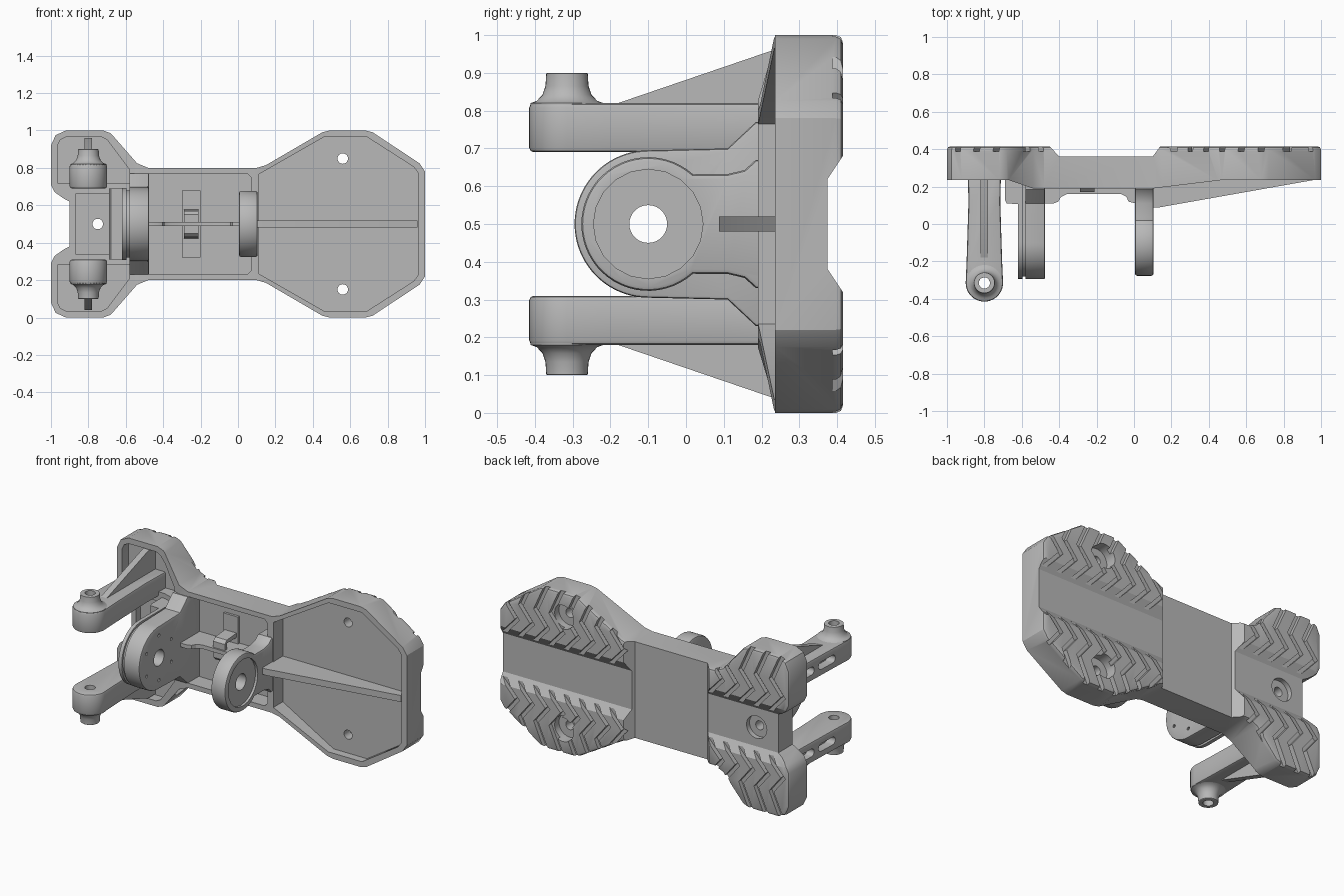
import bpy, bmesh, math
from mathutils import Vector

if "Cube" in bpy.data.objects:
    bpy.data.objects.remove(bpy.data.objects["Cube"])

grey = bpy.data.materials.new("light_grey")
grey.diffuse_color = (0.48, 0.48, 0.48, 1)
grey.use_nodes = True
grey.node_tree.nodes["Principled BSDF"].inputs["Base Color"].default_value = grey.diffuse_color

AXES = {'x': lambda u, v, w: (w, u, v),   # profile in y,z
        'y': lambda u, v, w: (u, w, v),   # profile in x,z
        'z': lambda u, v, w: (u, v, w)}   # profile in x,y


def finish(name, bm):
    bmesh.ops.recalc_face_normals(bm, faces=bm.faces[:])
    me = bpy.data.meshes.new(name)
    bm.to_mesh(me)
    bm.free()
    me.materials.append(grey)
    ob = bpy.data.objects.new(name, me)
    bpy.context.collection.objects.link(ob)
    return ob


def add_prism(bm, pts, axis, a, b, bev_a=0, bev_b=0):
    f = AXES[axis]
    lo = [bm.verts.new(f(u, v, a)) for u, v in pts]
    hi = [bm.verts.new(f(u, v, b)) for u, v in pts]
    caps = [bm.faces.new(lo), bm.faces.new(hi)]
    n = len(pts)
    for i in range(n):
        j = (i + 1) % n
        bm.faces.new((lo[i], lo[j], hi[j], hi[i]))
    bmesh.ops.recalc_face_normals(bm, faces=bm.faces[:])
    for cap, r in zip(caps, (bev_a, bev_b)):
        if r:
            bmesh.ops.bevel(bm, geom=cap.edges[:], offset=r, segments=2,
                            profile=0.5, affect='EDGES')


def prism(name, pts, axis, a, b, bev_a=0, bev_b=0):
    bm = bmesh.new()
    add_prism(bm, pts, axis, a, b, bev_a, bev_b)
    return finish(name, bm)


def rect(u0, u1, v0, v1):
    return [(u0, v0), (u1, v0), (u1, v1), (u0, v1)]


def arc(u, v, r, a0=0, a1=360, n=32):
    full = a1 - a0 == 360
    k = n if full else n + 1
    return [(u + r * math.cos(math.radians(a0 + (a1 - a0) * i / n)),
             v + r * math.sin(math.radians(a0 + (a1 - a0) * i / n))) for i in range(k)]


def flip(pts):
    return [(u, 1 - v) for u, v in reversed(pts)]


def sym(pts):
    return pts + flip(pts)


def boolean(ob, cutter, op='DIFFERENCE'):
    m = ob.modifiers.new("cut", 'BOOLEAN')
    m.object, m.operation, m.solver = cutter, op, 'EXACT'
    bpy.context.view_layer.objects.active = ob
    bpy.ops.object.modifier_apply(modifier=m.name)
    bpy.data.objects.remove(cutter)


def cut(ob, pts, axis, a, b):
    boolean(ob, prism("cutter", pts, axis, a, b))


# Foot plate: hourglass outline trimmed by a side profile
outline = sym([(-.9, .62), (-.93, .635), (-.98, .67), (-1, .71), (-1, .92), (-.975, .975),
               (-.92, 1), (-.72, 1), (-.68, .985), (-.54, .825), (-.48, .8), (.1, .8),
               (.15, .815), (.45, .99), (.49, 1), (.68, 1), (.72, .99), (.97, .825), (1, .78)])
plate = prism("foot_plate", outline, 'y', .1, .415, 0, .018)
boolean(plate, prism("trim", [(-1.1, .235), (-.67, .235), (-.54, .19), (.1, .19), (.47, .235),
                              (1.1, .235), (1.1, .5), (.19, .5), (.14, .415), (.1, .36),
                              (-.4, .36), (-.45, .415), (-.5, .5), (-1.1, .5)],
                     'z', -.1, 1.1), 'INTERSECT')

# Open pockets on the front
cut(plate, sym([(.11, .765), (.46, .965), (.69, .965), (.94, .805), (.965, .77)]), 'y', 0, .285)
cut(plate, sym([(-.52, .77), (.05, .77), (.07, .75)]), 'y', 0, .3)
heel = [(-.965, .72), (-.965, .92), (-.95, .95), (-.92, .965), (-.73, .965), (-.7, .95),
        (-.58, .79), (-.58, .72)]
for pts in (heel, flip(heel)):
    cut(plate, pts, 'y', 0, .3)
cut(plate, rect(-.87, -.67, .34, .66), 'y', 0, .28)

# Lengthwise channel in the sole
cut(plate, [(.375, .38), (.375, .62), (.435, .71), (.435, .29)], 'x', -1.2, 1.2)

# Zigzag tread grooves
bm = bmesh.new()
path = [(.04, .14), (-.06, .25), (.02, .35), (-.06, .53)]
w = .016
for x0 in [-.9 + .105 * i for i in range(5)] + [.2 + .105 * i for i in range(8)]:
    for s in (-1, 1):
        pts = ([(x0 + u - w, .5 + s * v) for u, v in path] +
               [(x0 + u + w, .5 + s * v) for u, v in reversed(path)])
        add_prism(bm, pts, 'y', .388, .45)
boolean(plate, finish("grooves", bm))

# Screw holes with counterbores in the sole
for x, z, r in ((.56, .15, .075), (.56, .85, .075), (-.75, .5, .07)):
    cut(plate, arc(x, z, r), 'y', .345, .5)
    cut(plate, arc(x, z, .028, n=20), 'y', 0, .5)

CY = -.1   # axle position


def bracket_profile(r, a, tail):
    half = [(y, z) for y, z in reversed(arc(CY, .5, r, a, 180, 20))]
    return sym(half + tail)[1:]


# Large ankle bracket
big = bracket_profile(.195, 90, [(.11, .7), (.185, .77), (.31, .77)])
main = prism("large_bracket", big, 'x', -.58, -.475, 0, .008)
cut(main, arc(CY, .5, .05), 'x', -1, 1)
for i in range(6):
    a = math.radians(60 * i + 30)
    cut(main, arc(CY + .14 * math.cos(a), .5 + .14 * math.sin(a), .01, n=10), 'x', -.5, -.4)
for nm, r, x0, x1 in (("bracket_groove", .18, -.597, -.579), ("bracket_flange", .193, -.62, -.597)):
    d = prism(nm, bracket_profile(r, 90, [(.11, .5 + r), (.25, .5 + r)]), 'x', x0, x1)
    cut(d, arc(CY, .5, .05), 'x', -1, 1)
prism("bracket_foot", [(-.69, .3), (-.69, .13), (-.68, .11), (-.6, .105), (-.6, .3)],
      'z', .31, .69)

# Small ankle bracket with a recessed face
small = bracket_profile(.177, 48, [(.04, .632), (.11, .632), (.155, .643), (.185, .67), (.31, .67)])
side = prism("small_bracket", small, 'x', .005, .105, .012, .012)
cut(side, arc(CY, .5, .145, n=20), 'x', .09, .2)
cut(side, arc(CY, .5, .05), 'x', -1, 1)

# Central ribs
prism("toe_rib", [(.09, .09), (.13, .088), (.96, .235), (.96, .3), (.09, .3)], 'z', .48, .52)
prism("middle_rib", [(-.48, .11), (-.43, .11), (-.405, .12), (-.39, .145), (-.36, .16),
                     (-.07, .16), (-.04, .145), (-.03, .12), (.01, .11), (.01, .31), (-.48, .31)],
      'z', .488, .512)

# Cable clip in the middle pocket
prism("clip_base", rect(-.3, -.2, .32, .68), 'y', .285, .31)
clip = prism("clip_loop", [(.31, .42), (.19, .43), (.17, .45), (.17, .55), (.19, .57), (.31, .58)],
             'x', -.29, -.21)
cut(clip, rect(.19, .4, .45, .55), 'x', -1, 1)

# Two arms with bosses and gussets, mirrored about mid height
AX, AY = -.8, -.315
for nm, s in (("upper", 1), ("lower", -1)):
    z = lambda v: .5 + s * v
    arm = prism(nm + "_arm", arc(AX, AY, .1, 180, 360, 20) +
                [(-.705, -.2), (-.715, .12), (-.71, .31), (-.89, .31), (-.885, .12), (-.895, -.2)],
                'z', z(.19), z(.32), .012, .012)
    cut(arm, arc(AX, AY, .03, n=20), 'z', -.1, 1.1)
    for y in (-.17, .03):   # rounded slots on the outer side
        slot = arc(y + .11, z(.255), .024, -90, 90, 8) + arc(y, z(.255), .024, 90, 270, 8)
        cut(arm, slot, 'x', -1, -.84)
    prism(nm + "_gusset", [(-.18, z(.31)), (-.18, z(.32)), (.23, z(.46)), (.31, z(.46)),
                           (.31, z(.31))], 'x', AX - .02, AX + .02)
    bm = bmesh.new()
    prof = [(.03, .31), (.096, .31), (.096, .32), (.08, .326), (.065, .342), (.057, .365),
            (.055, .398), (.052, .4), (.03, .4)]
    vs = [bm.verts.new((AX + r, AY, z(h))) for r, h in prof]
    es = [bm.edges.new((vs[i], vs[(i + 1) % len(vs)])) for i in range(len(vs))]
    bmesh.ops.spin(bm, geom=vs + es, cent=Vector((AX, AY, 0)), axis=(0, 0, 1),
                   angle=2 * math.pi, steps=32, use_merge=True)
    bmesh.ops.remove_doubles(bm, verts=bm.verts[:], dist=1e-5)
    finish(nm + "_boss", bm)

# Smooth curved faces, keep hard edges
for ob in bpy.context.scene.objects:
    ob.select_set(True)
    bpy.context.view_layer.objects.active = ob
bpy.ops.object.shade_smooth_by_angle(angle=math.radians(30))
